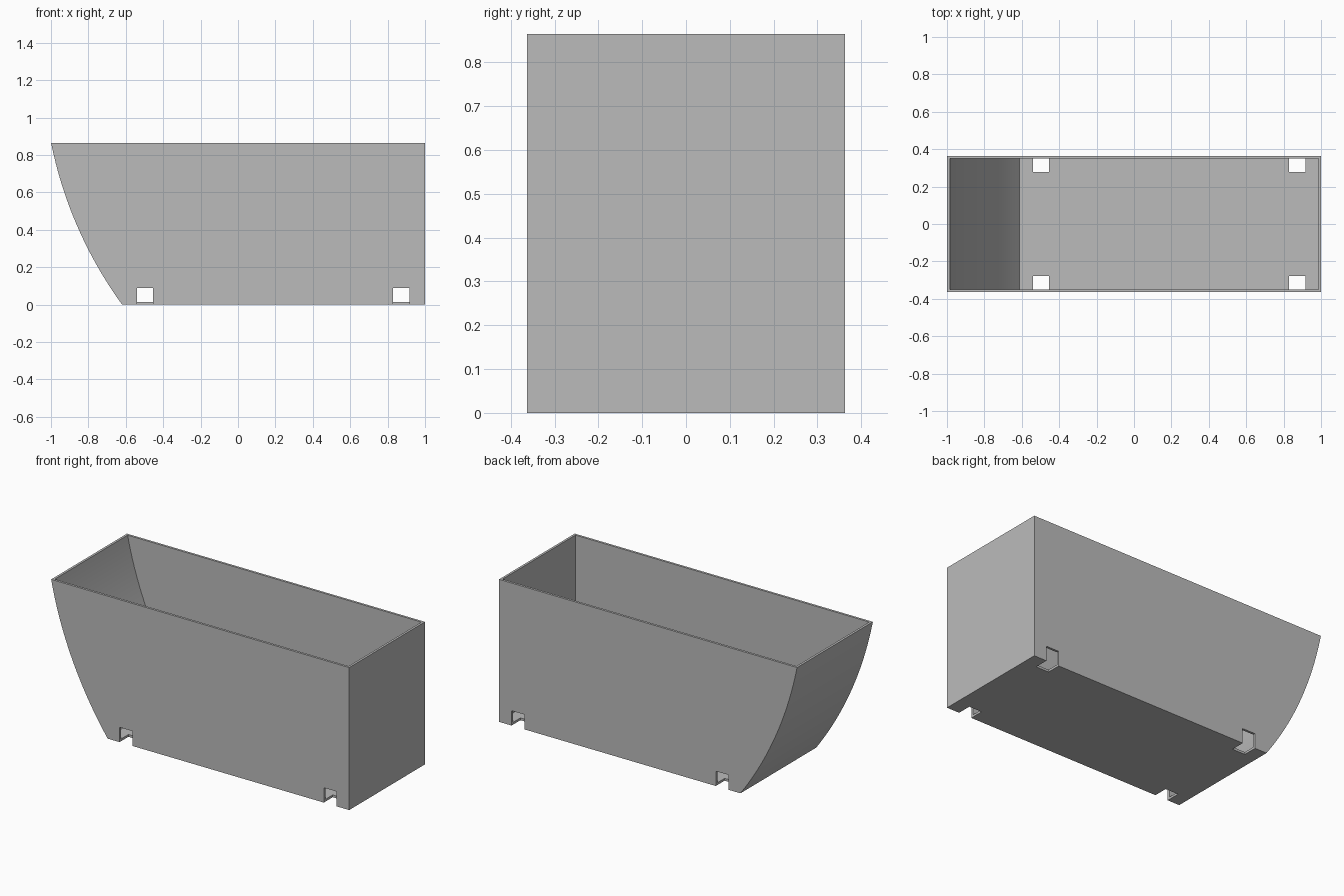
import bpy, bmesh, math

cube = bpy.data.objects.get("Cube")
if cube:
    bpy.data.objects.remove(cube, do_unlink=True)

HEIGHT, HALF_W, WALL = 0.864, 0.363, 0.014
CX, CZ, RADIUS = 1.174, 1.303, 2.217   # circle of the bowed end wall

grey = bpy.data.materials.new("plain grey")
grey.use_nodes = True
colour = (0.5, 0.5, 0.5, 1)
grey.diffuse_color = colour
grey.node_tree.nodes["Principled BSDF"].inputs["Base Color"].default_value = colour


def prism(name, outline, y0, y1):
    """Extrude an x-z outline from y0 to y1."""
    bm = bmesh.new()
    face = bm.faces.new([bm.verts.new((x, y0, z)) for x, z in outline])
    side = bmesh.ops.extrude_face_region(bm, geom=[face])["geom"]
    verts = [v for v in side if isinstance(v, bmesh.types.BMVert)]
    bmesh.ops.translate(bm, vec=(0, y1 - y0, 0), verts=verts)
    bmesh.ops.recalc_face_normals(bm, faces=bm.faces)
    mesh = bpy.data.meshes.new(name)
    bm.to_mesh(mesh)
    bm.free()
    mesh.materials.append(grey)
    obj = bpy.data.objects.new(name, mesh)
    bpy.context.collection.objects.link(obj)
    return obj


def bowed_outline(inset, top, steps=24):
    """Side outline: bowed left end, straight floor and right end."""
    zs = [top + (inset - top) * i / steps for i in range(steps + 1)]
    r = RADIUS - inset
    arc = [(CX - math.sqrt(r * r - (z - CZ) ** 2), z) for z in zs]
    return arc + [(1 - inset, inset), (1 - inset, top)]


# Open bin: solid body, hollow and four corner notches cut away
body = prism("bin_body", bowed_outline(0, HEIGHT), -HALF_W, HALF_W)
cutters = [prism("hollow_cutter", bowed_outline(WALL, HEIGHT + 0.1),
                 WALL - HALF_W, HALF_W - WALL)]
for x in (-0.54, 0.83):
    for y0, y1 in ((-0.5, -0.278), (0.278, 0.5)):
        square = [(x, -0.1), (x + 0.086, -0.1), (x + 0.086, 0.09), (x, 0.09)]
        cutters.append(prism("notch_cutter", square, y0, y1))

bpy.ops.object.select_all(action="DESELECT")
body.select_set(True)
bpy.context.view_layer.objects.active = body
for cutter in cutters:
    cutter.hide_render = True
    cut = body.modifiers.new("cut", "BOOLEAN")
    cut.operation, cut.solver, cut.object = "DIFFERENCE", "EXACT", cutter
    bpy.ops.object.modifier_apply(modifier=cut.name)
    bpy.data.objects.remove(cutter, do_unlink=True)

bpy.ops.object.shade_smooth_by_angle(angle=math.radians(20))
